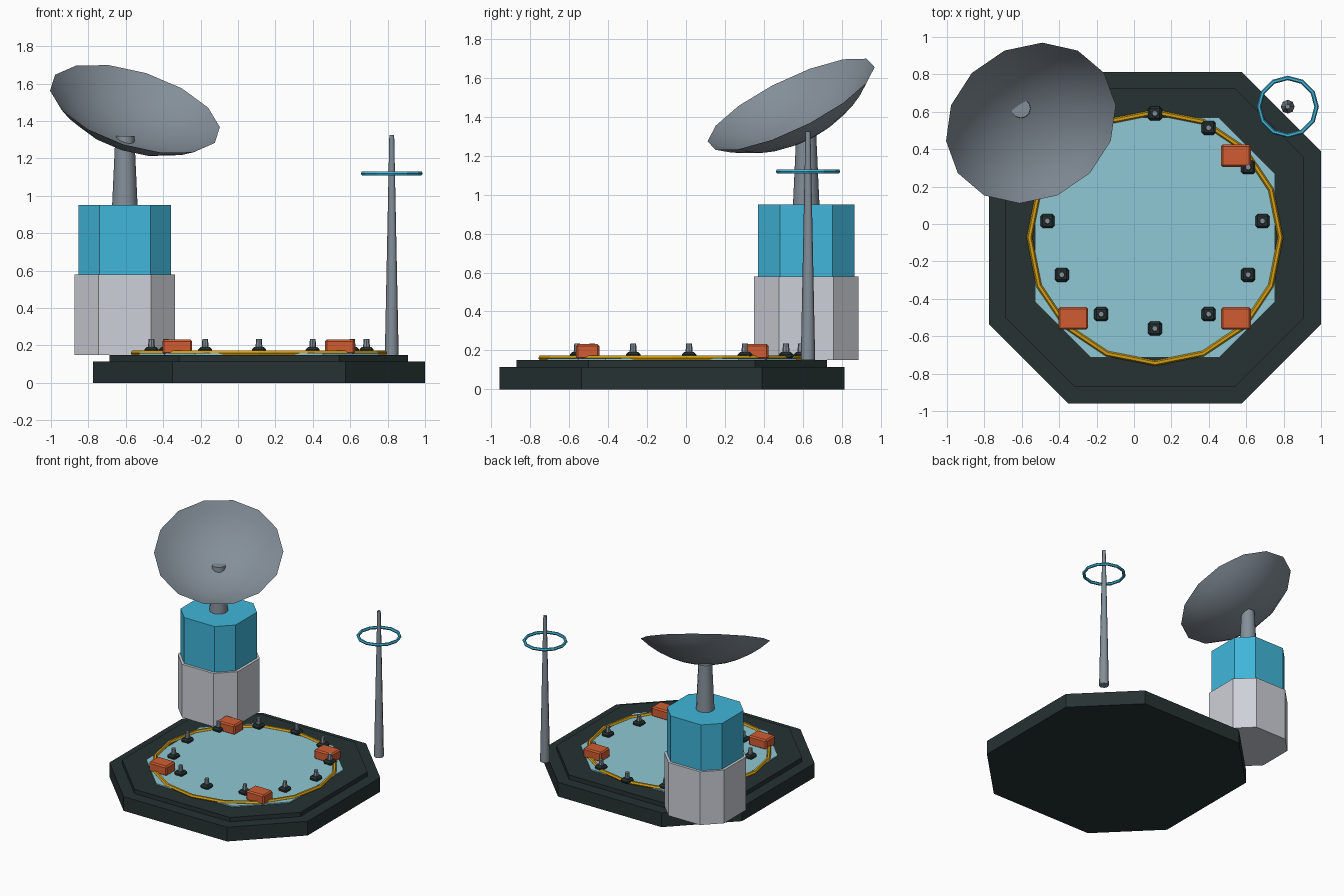
import bpy, bmesh, math
from mathutils import Matrix, Vector, Euler

if "Cube" in bpy.data.objects:
    bpy.data.objects.remove(bpy.data.objects["Cube"])


def material(name, r, g, b):
    lin = lambda c: (c / 255 / 12.92) if c < 11 else ((c / 255 + 0.055) / 1.055) ** 2.4
    m = bpy.data.materials.new(name)
    m.diffuse_color = (lin(r), lin(g), lin(b), 1)
    m.use_nodes = True
    m.node_tree.nodes["Principled BSDF"].inputs["Base Color"].default_value = m.diffuse_color
    return m


DARK = material("dark green grey", 38, 50, 50)
PAD = material("pale blue", 143, 200, 213)
YELLOW = material("yellow", 214, 160, 18)
ORANGE = material("orange", 208, 92, 50)
LIGHT = material("light grey", 206, 208, 216)
BLUE = material("blue", 64, 182, 218)
STEEL = material("steel grey", 132, 143, 153)


def finish(name, bm, mat, smooth=False):
    bmesh.ops.recalc_face_normals(bm, faces=bm.faces)
    me = bpy.data.meshes.new(name)
    bm.to_mesh(me)
    bm.free()
    me.materials.append(mat)
    for p in me.polygons:
        p.use_smooth = smooth
    ob = bpy.data.objects.new(name, me)
    bpy.context.collection.objects.link(ob)
    return ob


def chamfered_block(name, x, y, half, edge, z0, z1, mat):
    """Square prism with cut corners; edge is half the straight side."""
    bm = bmesh.new()
    outline = [(half, -edge), (half, edge), (edge, half), (-edge, half),
               (-half, edge), (-half, -edge), (-edge, -half), (edge, -half)]
    face = bm.faces.new([bm.verts.new((x + a, y + b, z0)) for a, b in outline])
    new = bmesh.ops.extrude_face_region(bm, geom=[face], use_keep_orig=True)
    top = [v for v in new["geom"] if isinstance(v, bmesh.types.BMVert)]
    bmesh.ops.translate(bm, verts=top, vec=(0, 0, z1 - z0))
    return finish(name, bm, mat)


def cone(name, x, y, z0, z1, r0, r1, sides, mat, smooth=False):
    bm = bmesh.new()
    bmesh.ops.create_cone(bm, cap_ends=True, segments=sides, radius1=r0, radius2=r1,
                          depth=z1 - z0, matrix=Matrix.Translation((x, y, (z0 + z1) / 2)))
    ob = finish(name, bm, mat, smooth)
    if smooth:
        bpy.context.view_layer.objects.active = ob
        ob.select_set(True)
        bpy.ops.object.shade_smooth_by_angle(angle=math.radians(50))
        ob.select_set(False)
    return ob


def ring(name, x, y, z, major, minor, sides, mat):
    bpy.ops.mesh.primitive_torus_add(location=(x, y, z), major_radius=major, minor_radius=minor,
                                     major_segments=sides, minor_segments=6)
    ob = bpy.context.object
    ob.name = name
    ob.data.materials.append(mat)
    ob.select_set(False)
    return ob


def box(name, x, y, z0, size, mat, bevel):
    bm = bmesh.new()
    bmesh.ops.create_cube(bm, size=1)
    bmesh.ops.scale(bm, vec=size, verts=bm.verts)
    bmesh.ops.translate(bm, vec=(x, y, z0 + size[2] / 2), verts=bm.verts)
    bmesh.ops.bevel(bm, geom=bm.edges[:], offset=bevel, segments=1, affect='EDGES')
    return finish(name, bm, mat)


# Landing platform: two steps, pad plate and marking ring
CX, CY = 0.112, -0.073
chamfered_block("platform_base", CX, CY, 0.887, 0.463, 0, 0.115, DARK)
chamfered_block("platform_step", CX, CY, 0.798, 0.428, 0.115, 0.15, DARK)
chamfered_block("landing_pad", CX, CY, 0.642, 0.342, 0.15, 0.159, PAD)
ring("pad_ring", CX, CY, 0.16, 0.671, 0.015, 16, YELLOW)

# Twelve marker lights in a circle
for i in range(12):
    a = math.radians(30 * i)
    x, y = CX + 0.575 * math.cos(a), 0.016 + 0.575 * math.sin(a)
    box(f"light_foot_{i + 1}", x, y, 0.155, (0.075, 0.075, 0.036), DARK, 0.012)
    cone(f"light_post_{i + 1}", x, y, 0.185, 0.235, 0.019, 0.015, 8, STEEL)

# Four equipment crates at the pad corners
for i, (x, y) in enumerate([(-0.325, -0.505), (0.545, -0.505), (0.545, 0.365), (-0.325, 0.365)]):
    box(f"crate_{i + 1}", x, y, 0.153, (0.16, 0.12, 0.079), ORANGE, 0.01)

# Dish tower
TX, TY = -0.605, 0.618
chamfered_block("tower_lower", TX, TY, 0.268, 0.141, 0.15, 0.58, LIGHT)
chamfered_block("tower_upper", TX, TY, 0.247, 0.136, 0.58, 0.95, BLUE)
cone("dish_mast", TX, TY, 0.95, 1.32, 0.068, 0.051, 12, STEEL, True)

# Dish: shallow 14-sided spherical bowl, tilted forward and to the right
R, DEPTH, SIDES, RINGS = 0.474, 0.185, 14, 6
sphere = (R * R + DEPTH * DEPTH) / (2 * DEPTH)
half_angle = math.asin(R / sphere)
bm = bmesh.new()
profile = [bm.verts.new((0, sphere * math.sin(half_angle * k / RINGS),
                         sphere * (1 - math.cos(half_angle * k / RINGS))))
           for k in range(RINGS + 1)]
edges = [bm.edges.new(pair) for pair in zip(profile, profile[1:])]
bmesh.ops.spin(bm, geom=profile + edges, cent=(0, 0, 0), axis=(0, 0, 1),
               angle=math.tau, steps=SIDES)
bmesh.ops.remove_doubles(bm, verts=bm.verts, dist=0.0005)
tilt = Euler((math.radians(25), math.radians(17.6), 0)).to_matrix().to_4x4()
rim_centre = Vector((-0.551, 0.54, 1.465))
bottom = rim_centre - tilt.to_3x3() @ Vector((0, 0, DEPTH))
bmesh.ops.transform(bm, matrix=Matrix.Translation(bottom) @ tilt, verts=bm.verts)
finish("dish", bm, STEEL, True)

# Antenna pole with its ring
cone("antenna_pole", 0.822, 0.627, 0.15, 1.325, 0.037, 0.013, 8, STEEL, True)
ring("antenna_ring", 0.822, 0.627, 1.12, 0.154, 0.012, 12, BLUE)
